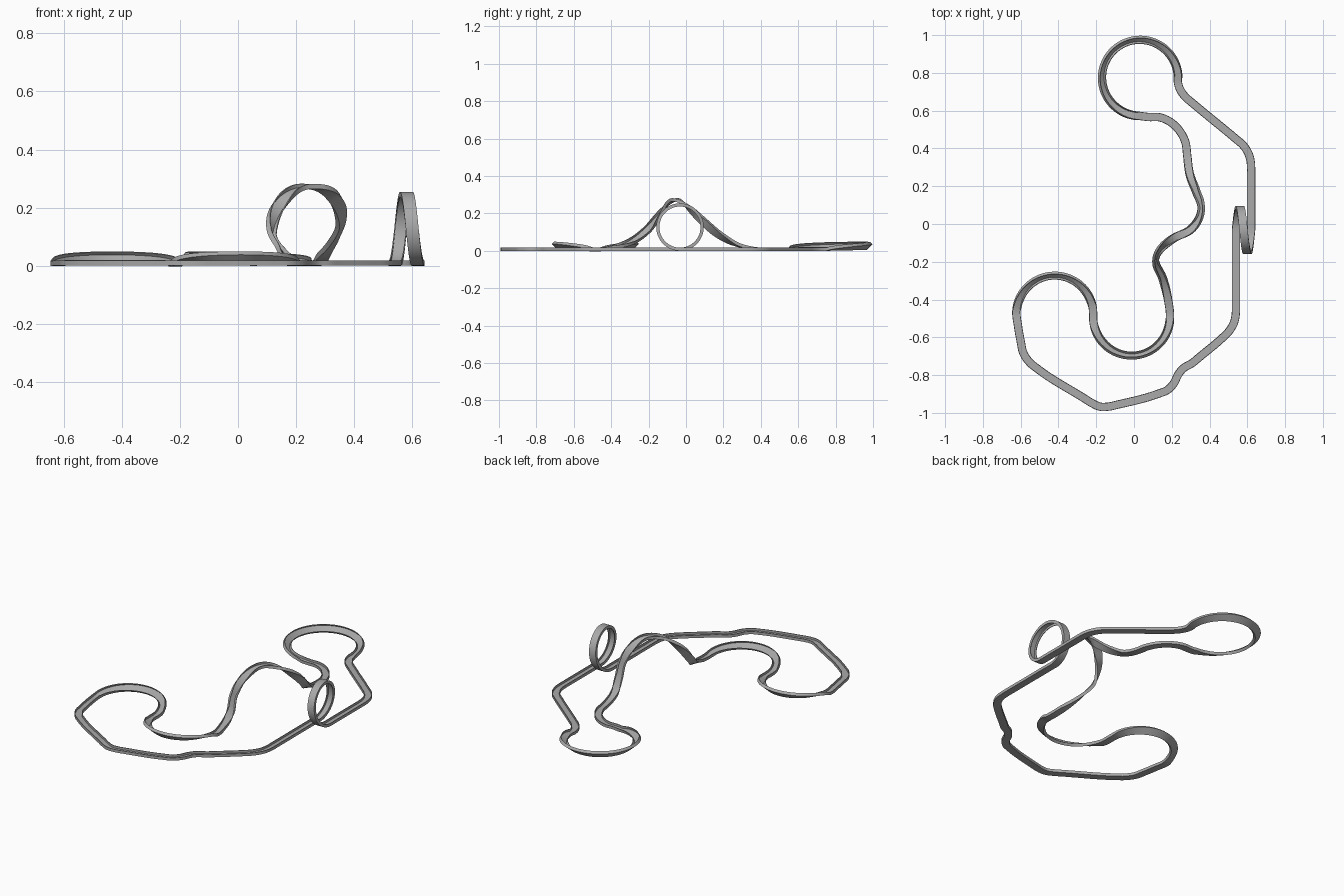
import bpy
import bmesh
import math
from mathutils import Vector

cube = bpy.data.objects.get("Cube")
if cube:
    bpy.data.objects.remove(cube)

WIDTH, RIM, THICK = 0.044, 0.017, 0.004
HALF = WIDTH / 2
Z = Vector((0, 0, 1))

# Each path node is (position, bank in degrees, explicit up vector or None)
path = []


def flat(*points):
    for x, y in points:
        path.append((Vector((x, y, 0)), 0, None))


def banked_arc(cx, cy, radius, start, end, bank, steps):
    """Level curve that leans into the turn, its inner edge near the ground."""
    for i in range(steps + 1):
        t = i / steps
        a = math.radians(start + (end - start) * t)
        lean = max(0, math.sin(math.pi * t)) ** 0.7
        lift = math.sin(math.radians(abs(bank) * lean)) * HALF + 0.005 * lean
        pos = Vector((cx + radius * math.cos(a), cy + radius * math.sin(a), lift))
        path.append((pos, bank * lean, None))


def vertical_loop(x0, x1, y, radius, steps):
    for i in range(steps + 1):
        t = i / steps
        a = math.tau * t
        pos = Vector((x0 + (x1 - x0) * t, y - radius * math.sin(a),
                      radius * (1 - math.cos(a))))
        path.append((pos, 0, Vector((0, math.sin(a), math.cos(a)))))


def hill(*points):
    for x, y, z, bank in points:
        path.append((Vector((x, y, z)), bank, None))


# Right straight and upright loop
flat((0.62, 0.3), (0.62, 0.26), (0.62, 0.06), (0.62, 0.01))
vertical_loop(0.62, 0.54, -0.032, 0.127, 28)
flat((0.54, -0.07), (0.54, -0.12), (0.54, -0.42), (0.54, -0.46))
# Front stretch with a small kink
flat((0.53, -0.52), (0.497, -0.575), (0.46, -0.61), (0.34, -0.71), (0.31, -0.735),
     (0.26, -0.765), (0.235, -0.795), (0.21, -0.845), (0.175, -0.88), (0.13, -0.898),
     (-0.09, -0.957), (-0.13, -0.966), (-0.18, -0.967), (-0.225, -0.947),
     (-0.26, -0.925), (-0.51, -0.767), (-0.55, -0.735), (-0.585, -0.685),
     (-0.6, -0.62), (-0.614, -0.54))
# Two opposite banked turns
banked_arc(-0.42, -0.47, 0.203, 178, 10, -48, 14)
banked_arc(-0.012, -0.5, 0.203, 190, 362, 48, 14)
# Twisting hill
hill((0.18, -0.4, 0.01, 0), (0.148, -0.29, 0.045, -28), (0.108, -0.2, 0.115, -52),
     (0.14, -0.125, 0.205, -40), (0.217, -0.07, 0.262, -8), (0.296, -0.035, 0.255, 15),
     (0.35, 0.03, 0.205, 42), (0.362, 0.095, 0.148, 48), (0.333, 0.175, 0.08, 28),
     (0.296, 0.265, 0.028, 6), (0.281, 0.37, 0.003, 0))
# Back turn and return
flat((0.273, 0.43), (0.24, 0.495), (0.185, 0.545), (0.13, 0.566), (0.08, 0.566))
banked_arc(0.03, 0.776, 0.205, 272, -8, -48, 22)
flat((0.245, 0.71), (0.275, 0.67), (0.31, 0.64), (0.54, 0.45), (0.575, 0.42),
     (0.605, 0.375), (0.617, 0.335))

# Cubic tangents weighted by spacing, so straights stay straight
count = len(path)
positions = [node[0] for node in path]
lengths = [(positions[(i + 1) % count] - positions[i]).length for i in range(count)]


def slopes(values):
    result = []
    for i in range(count):
        before, after = lengths[i - 1], lengths[i]
        d0 = (values[i] - values[i - 1]) / before
        d1 = (values[(i + 1) % count] - values[i]) / after
        result.append((d0 * after + d1 * before) / (before + after))
    return result


tangents = slopes(positions)
ups = []
for (pos, bank, up), tangent in zip(path, tangents):
    if up is None:
        left = Z.cross(tangent).normalized()
        b = math.radians(bank)
        up = Z * math.cos(b) + left * math.sin(b)
    ups.append(up)

# Channel section: flat road between two thin raised lips
inner = HALF - THICK
section = [(-HALF, 0), (HALF, 0), (HALF, RIM), (inner, RIM),
           (inner, THICK), (-inner, THICK), (-inner, RIM), (-HALF, RIM)]

# Sweep the section around the closed path
bm = bmesh.new()
rings = []
for i in range(count):
    j = (i + 1) % count
    h = lengths[i]
    p0, p1, m0, m1 = positions[i], positions[j], tangents[i] * h, tangents[j] * h
    steps = max(2, math.ceil(h / 0.012))
    for k in range(steps):
        t = k / steps
        a, b = 2 * t**3 - 3 * t**2 + 1, t**3 - 2 * t**2 + t
        c, d = 3 * t**2 - 2 * t**3, t**3 - t**2
        pos = p0 * a + m0 * b + p1 * c + m1 * d
        along = ((p0 - p1) * (6 * t * t - 6 * t) + m0 * (3 * t * t - 4 * t + 1)
                 + m1 * (3 * t * t - 2 * t)).normalized()
        side = along.cross(ups[i].lerp(ups[j], t)).normalized()
        normal = side.cross(along)
        rings.append([bm.verts.new(pos + side * u + normal * v) for u, v in section])

for i, ring in enumerate(rings):
    following = rings[(i + 1) % len(rings)]
    for k in range(len(section)):
        n = (k + 1) % len(section)
        bm.faces.new((ring[k], ring[n], following[n], following[k]))
bmesh.ops.recalc_face_normals(bm, faces=bm.faces)

mesh = bpy.data.meshes.new("track")
bm.to_mesh(mesh)
bm.free()
track = bpy.data.objects.new("track", mesh)
bpy.context.collection.objects.link(track)

# Single grey finish
grey = bpy.data.materials.new("track grey")
grey.use_nodes = True
colour = (0.4, 0.4, 0.4, 1)
grey.diffuse_color = colour
grey.node_tree.nodes["Principled BSDF"].inputs["Base Color"].default_value = colour
mesh.materials.append(grey)

bpy.ops.object.select_all(action="DESELECT")
track.select_set(True)
bpy.context.view_layer.objects.active = track
bpy.ops.object.shade_smooth_by_angle(angle=math.radians(35))
